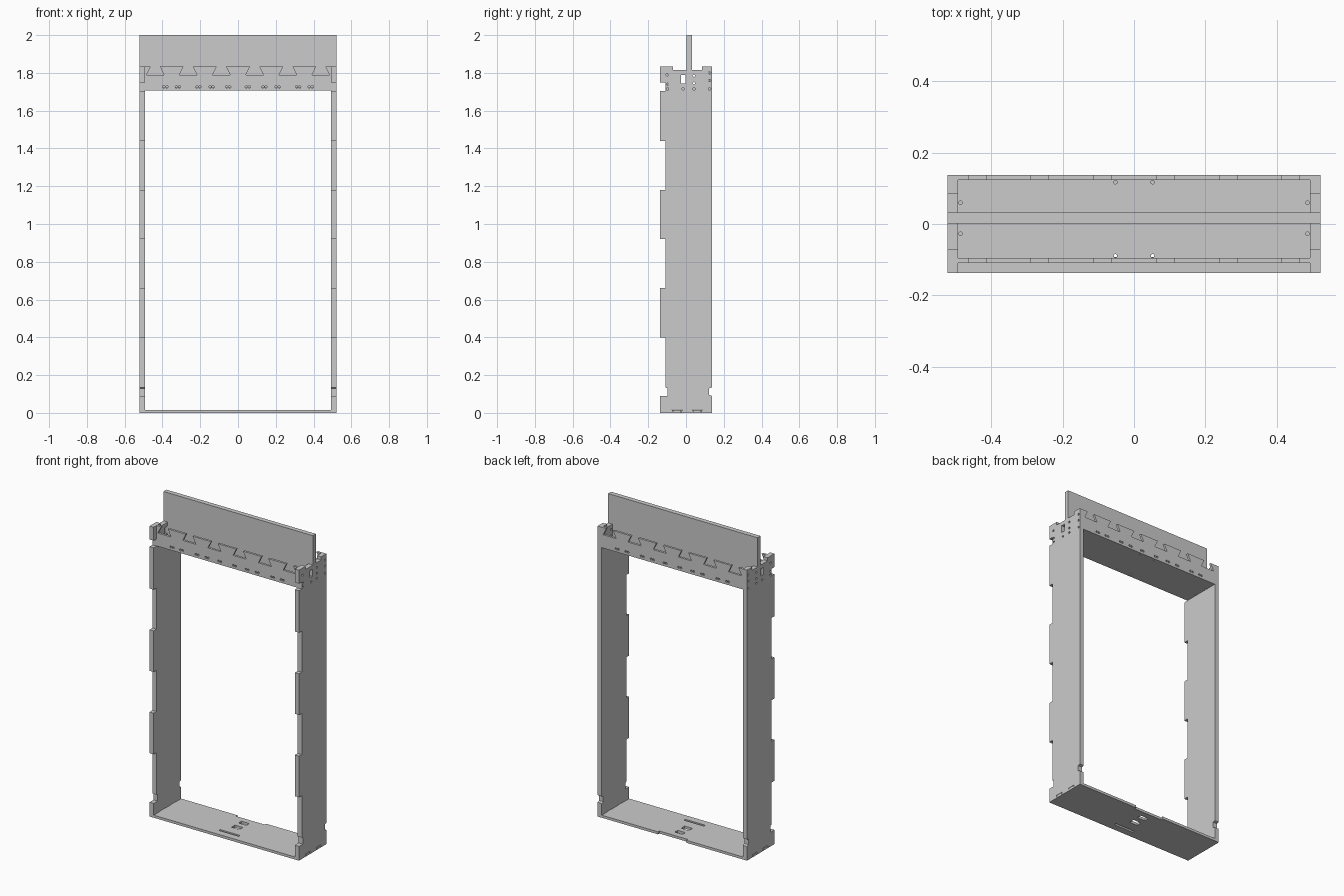
import bpy, bmesh, math
from mathutils import Matrix, Vector

if "Cube" in bpy.data.objects:
    bpy.data.objects.remove(bpy.data.objects["Cube"])

YZ = ((0, 1, 0), (0, 0, 1), (1, 0, 0))
XZ = ((1, 0, 0), (0, 0, 1), (0, -1, 0))
XY = ((1, 0, 0), (0, 1, 0), (0, 0, 1))


def circle(u, v, r=0.0065, n=10):
    return [(u + r * math.cos(2 * math.pi * i / n), v + r * math.sin(2 * math.pi * i / n)) for i in range(n)]


def rect(u0, u1, v0, v1):
    return [(u0, v0), (u1, v0), (u1, v1), (u0, v1)]


def panel(name, outline, holes, axes, a, b):
    """Sheet cut from an outline with holes, filling a..b along the sheet normal."""
    cu = bpy.data.curves.new(name, 'CURVE')
    cu.dimensions = '2D'
    cu.fill_mode = 'BOTH'
    cu.extrude = abs(b - a) / 2
    for loop in [outline] + holes:
        s = cu.splines.new('POLY')
        s.points.add(len(loop) - 1)
        for p, (u, v) in zip(s.points, loop):
            p.co = (u, v, 0, 1)
        s.use_cyclic_u = True
    tmp = bpy.data.objects.new(name + "_curve", cu)
    bpy.context.collection.objects.link(tmp)
    dg = bpy.context.evaluated_depsgraph_get()
    me = bpy.data.meshes.new_from_object(tmp.evaluated_get(dg))
    bpy.data.objects.remove(tmp)
    u, v, w = map(Vector, axes)
    off = Vector(abs(c) for c in w) * ((a + b) / 2)
    m = Matrix((u, v, w)).transposed().to_4x4()
    me.transform(Matrix.Translation(off) @ m)
    bm = bmesh.new()
    bm.from_mesh(me)
    bmesh.ops.remove_doubles(bm, verts=bm.verts, dist=1e-5)
    bmesh.ops.recalc_face_normals(bm, faces=bm.faces)
    for f in bm.faces:
        f.smooth = False
    bm.to_mesh(me)
    bm.free()
    me.name = name
    bpy.context.collection.objects.link(bpy.data.objects.new(name, me))


W, D, IN, T = 0.522, 0.137, 0.493, 0.015
TOP, LOW = 1.835, 1.706
TABS = [(-0.047, 0.027), (0.06, 0.025)]   # dovetail centre, half width

# side uprights: bottom dovetail slots, back notch, stepped top, front fingers
side = [(-D, 0)]
for c, h in TABS:
    side += [(c - h + 0.006, 0), (c - h, 0.018), (c + h, 0.018), (c + h - 0.006, 0)]
side += [(D, 0), (D, 0.09), (0.122, 0.095), (0.122, 0.13), (D, 0.135), (D, TOP),
         (0.085, TOP), (0.085, 1.815), (-0.07, 1.815), (-0.07, TOP), (-D, TOP), (-D, 1.75), (-0.109, 1.75)]
for z0, z1 in ((1.44, 1.705), (0.92, 1.18), (0.40, 0.66)):
    side += [(-0.109, z1), (-D, z1), (-D, z0), (-0.109, z0)]
side += [(-0.109, 0.135), (-0.098, 0.13), (-0.098, 0.09), (-D, 0.09)]
side_holes = [rect(-0.026, -0.002, 1.745, 1.79)]
side_holes += [circle(y, z) for y, z in ((-0.098, 1.715), (-0.098, 1.74), (-0.1, 1.79), (-0.015, 1.715),
               (0.042, 1.715), (0.042, 1.745), (0.042, 1.785), (0.125, 1.715), (0.125, 1.76), (0.125, 1.80))]
panel("right_upright", side, side_holes, YZ, IN, W)
panel("left_upright", side, side_holes, YZ, -W, -IN)

# top beams with dovetail notches and corner relief holes
beam = [(-IN, LOW), (IN, LOW), (IN, TOP)]
for c in (0.438, 0.264, 0.088, -0.088, -0.264, -0.438):
    beam += [(c + 0.024, TOP), (c + 0.046, 1.79), (c - 0.046, 1.79), (c - 0.024, TOP)]
beam.append((-IN, TOP))
dots = [s * (x + d) for s in (-1, 1) for x in (0.052, 0.14, 0.21, 0.318, 0.385) for d in (-0.008, 0.008)]
beam_holes = [circle(x, 1.726) for x in dots]
panel("front_beam", beam, beam_holes, XZ, -0.109, -0.095)
panel("back_beam", beam, beam_holes, XZ, 0.123, D)

# header deck between the beams
deck_holes = [circle(s * 0.052, y, 0.005) for s in (-1, 1) for y in (-0.089, 0.117)]
deck_holes += [circle(s * 0.486, y, 0.005) for s in (-1, 1) for y in (-0.027, 0.06)]
panel("header_deck", rect(-IN, IN, -0.095, 0.123), deck_holes, XY, LOW, LOW + T + 0.001)

# upright fin standing on the deck
fin = [(-IN, LOW + T + 0.001), (IN, LOW + T + 0.001), (IN, 1.815), (W, 1.815),
       (W, 2), (-W, 2), (-W, 1.815), (-IN, 1.815)]
panel("header_fin", fin, [], XZ, 0.002, 0.032)

# threshold plate with dovetail tabs, back notch and slots
right = []
for c, h in TABS:
    right += [(IN, c - h + 0.006), (W, c - h + 0.006), (W, c + h - 0.006), (IN, c + h - 0.006)]
plate = [(-IN, -D), (IN, -D)] + right + [(IN, D), (0.1, D), (0.1, D - 0.014), (-0.1, D - 0.014), (-0.1, D), (-IN, D)]
plate += [(-x, y) for x, y in reversed(right)]
slots = [rect(-0.07, 0.07, -0.092, -0.078), rect(-0.035, 0.02, -0.015, 0.02), rect(-0.035, 0.02, 0.055, 0.085)]
panel("threshold_plate", plate, slots, XY, 0, 0.016)
